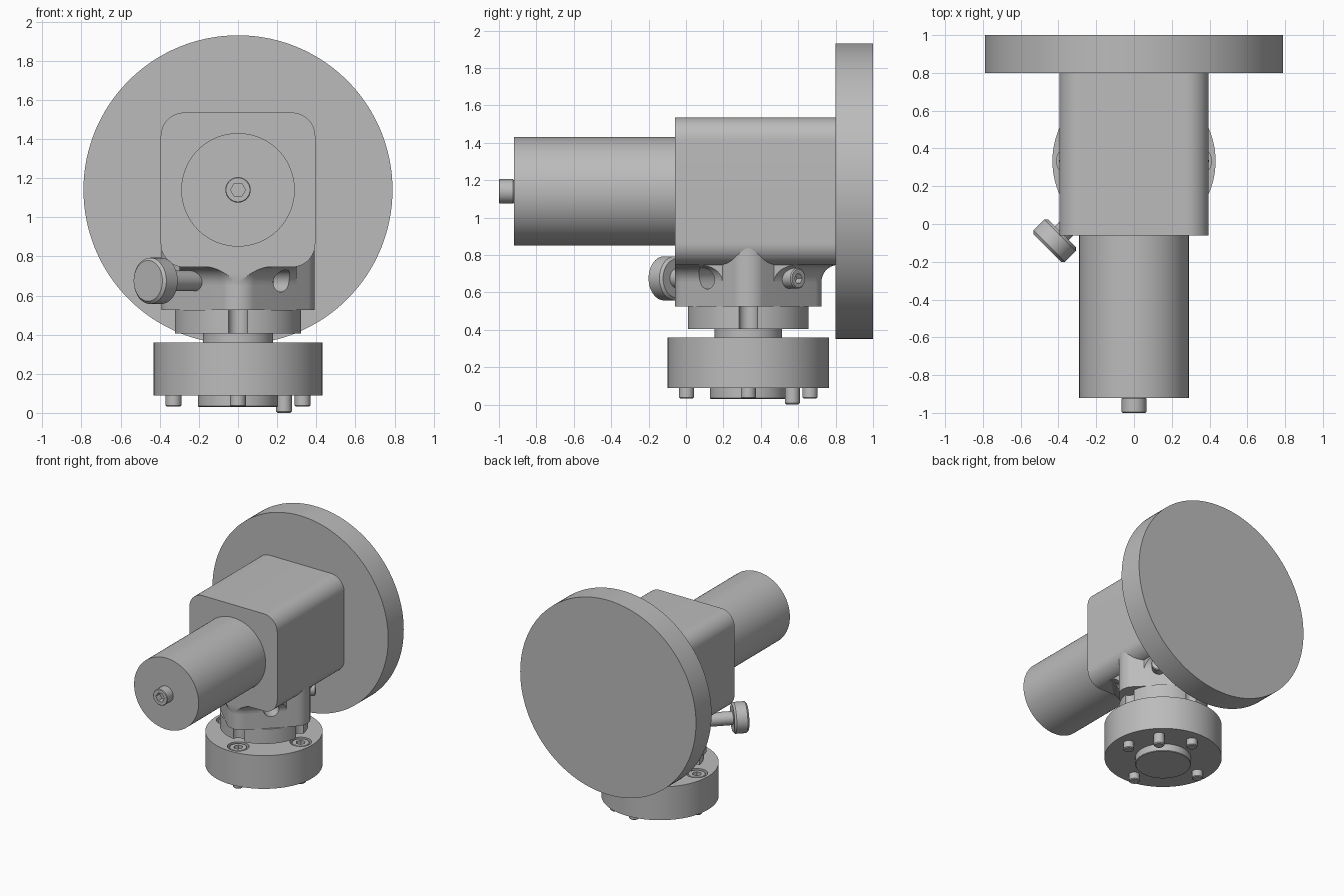
import bpy, bmesh, math
from mathutils import Vector, Matrix

cube = bpy.data.objects.get("Cube")
if cube:
    bpy.data.objects.remove(cube, do_unlink=True)

grey = bpy.data.materials.new("machined_grey")
grey.use_nodes = True
grey.diffuse_color = (0.5, 0.5, 0.5, 1)
grey.node_tree.nodes["Principled BSDF"].inputs["Base Color"].default_value = (0.5, 0.5, 0.5, 1)

MID = 1.14       # height of the horizontal axis
POST = 0.333     # y of the vertical axis
SCREW_Z = 0.675  # height of the radial screws
X, Y, Z = Vector((1, 0, 0)), Vector((0, 1, 0)), Vector((0, 0, 1))


def loft(name, loops):
    """Skin a stack of equal-length point loops and cap both ends."""
    bm = bmesh.new()
    rows = [[bm.verts.new(p) for p in loop] for loop in loops]
    n = len(rows[0])
    for a, b in zip(rows, rows[1:]):
        for i in range(n):
            j = (i + 1) % n
            bm.faces.new((a[i], a[j], b[j], b[i]))
    bm.faces.new(rows[0][::-1])
    bm.faces.new(rows[-1])
    bmesh.ops.recalc_face_normals(bm, faces=bm.faces)
    mesh = bpy.data.meshes.new(name)
    bm.to_mesh(mesh)
    bm.free()
    mesh.materials.append(grey)
    ob = bpy.data.objects.new(name, mesh)
    bpy.context.collection.objects.link(ob)
    return ob


def rod(name, start, axis, length, r, chamfer=0, sides=64):
    """Cylinder along an axis, with optional chamfered ends."""
    axis = axis.normalized()
    turn = axis.to_track_quat('Z', 'Y')
    profile = [(r, 0), (r, length)]
    if chamfer:
        profile = [(r - chamfer, 0), (r, chamfer), (r, length - chamfer), (r - chamfer, length)]
    angles = [math.tau * i / sides for i in range(sides)]
    return loft(name, [[Vector(start) + turn @ Vector((q * math.cos(a), q * math.sin(a), h))
                        for a in angles] for q, h in profile])


def rounded_square(half, r, steps=12):
    """Outline of a square with rounded corners, as 2D points."""
    pts = []
    for k in range(4):
        mid = math.pi / 4 + k * math.pi / 2
        cx, cy = [math.copysign(half - r, f(mid)) for f in (math.cos, math.sin)]
        for i in range(steps + 1):
            a = mid + (i / steps - 0.5) * math.pi / 2
            pts.append((cx + r * math.cos(a), cy + r * math.sin(a)))
    return pts


def combine(ob, other, operation):
    """Apply a boolean and remove the helper object."""
    other.hide_render = True
    mod = ob.modifiers.new("cut", 'BOOLEAN')
    mod.operation, mod.object, mod.solver = operation, other, 'EXACT'
    bpy.context.view_layer.objects.active = ob
    bpy.ops.object.modifier_apply(modifier=mod.name)
    bpy.data.objects.remove(other, do_unlink=True)


def around(angle, dist, z):
    """Point at an angle and distance from the vertical axis."""
    return Vector((dist * math.cos(angle), POST + dist * math.sin(angle), z))


def radial(angle):
    return Vector((math.cos(angle), math.sin(angle), 0))


def socket_cut(ob, top, axis, r, depth):
    combine(ob, rod("socket", top - axis * depth, axis, depth + 0.02, r, sides=6), 'DIFFERENCE')


# Large disc, housing block and long barrel on the horizontal axis
rod("round_plate", (0, 0.8, MID), Y, 0.2, 0.79, sides=128)
outline = rounded_square(0.395, 0.12)
loft("housing", [[Vector((x, y, MID + z)) for x, z in outline] for y in (-0.06, 0.8)])
rod("barrel", (0, -0.92, MID), Y, 0.86, 0.29, sides=96)
end_bolt = rod("barrel_end_bolt", (0, -1, MID), Y, 0.08, 0.065, 0.004)
socket_cut(end_bolt, Vector((0, -1, MID)), -Y, 0.038, 0.05)


# Diamond-shaped collar under the housing
def diamond(grow, z):
    turn = Matrix.Rotation(math.pi / 4, 3, 'Z')
    return [turn @ Vector((x, y, 0)) + Vector((0, POST, z))
            for x, y in rounded_square(0.31 + grow, 0.113 + grow)]


collar = loft("collar", [diamond(0, 0.525), diamond(0, 0.88)])
for k in (-1, 3):
    a = k * math.pi / 4
    combine(collar, rod("hole", around(a, 0.2, SCREW_Z), radial(a), 0.25, 0.057), 'DIFFERENCE')

# Fillet flaring into the housing, trimmed to its front and sides
R = 0.09
arc = [i * math.pi / 20 for i in range(11)]
flare = loft("collar_fillet", [diamond(R * (1 - math.cos(a)), 0.747 - R + R * math.sin(a)) for a in arc])
limit = loft("limit", [[Vector((sx * 0.3, y, z)) for sx, y in
                        ((-1, -0.06), (1, -0.06), (1, 0.82), (-1, 0.82))] for z in (0.6, 0.8)])
combine(flare, limit, 'INTERSECT')
# Keep the fillet clear of the blind holes
for k in (-1, 3):
    a = k * math.pi / 4
    combine(flare, rod("hole", around(a, 0.2, SCREW_Z), radial(a), 0.25, 0.057), 'DIFFERENCE')

# Notched ring, neck, flange and locating boss on the vertical axis
ring = rod("notched_ring", (0, POST, 0.405), Z, 0.12, 0.325, sides=96)
rod("neck", (0, POST, 0.35), Z, 0.06, 0.18)
flange = rod("base_flange", (0, POST, 0.09), Z, 0.27, 0.432, sides=96)
rod("locating_boss", (0, POST, 0.03), Z, 0.07, 0.205, 0.004)

# Four flange bolts, sunk in the flange, with access notches in the ring
for k in range(4):
    a = k * math.pi / 2
    combine(ring, rod("notch", around(a, 0.33, 0.38), Z, 0.2, 0.05), 'DIFFERENCE')
    combine(flange, rod("counterbore", around(a, 0.33, 0.3), Z, 0.1, 0.08), 'DIFFERENCE')
    head = rod("flange_bolt_head", around(a, 0.33, 0.29), Z, 0.065, 0.066, 0.004)
    socket_cut(head, around(a, 0.33, 0.355), Z, 0.035, 0.04)
    rod("flange_bolt_tip", around(a, 0.33, 0.033), Z, 0.07, 0.04, 0.006, 32)
rod("locating_pin", around(math.pi / 4, 0.333, 0), Z, 0.1, 0.04, 0.008, 32)

# Thumb screw at the front right, set screw at the back left
a = -3 * math.pi / 4
rod("thumb_screw_shaft", around(a, 0.28, SCREW_Z), radial(a), 0.28, 0.052)
rod("thumb_screw_knob", around(a, 0.54, SCREW_Z), radial(a), 0.11, 0.118, 0.014)
a = math.pi / 4
set_screw = rod("set_screw", around(a, 0.28, SCREW_Z), radial(a), 0.1, 0.055, 0.006)
socket_cut(set_screw, around(a, 0.38, SCREW_Z), radial(a), 0.028, 0.04)

# Smooth the curved walls and keep the edges sharp
bpy.ops.object.select_all(action='DESELECT')
for ob in bpy.context.collection.objects:
    if ob.type == 'MESH' and grey.name in ob.data.materials:
        ob.select_set(True)
        bpy.context.view_layer.objects.active = ob
bpy.ops.object.shade_smooth_by_angle(angle=math.radians(30))
